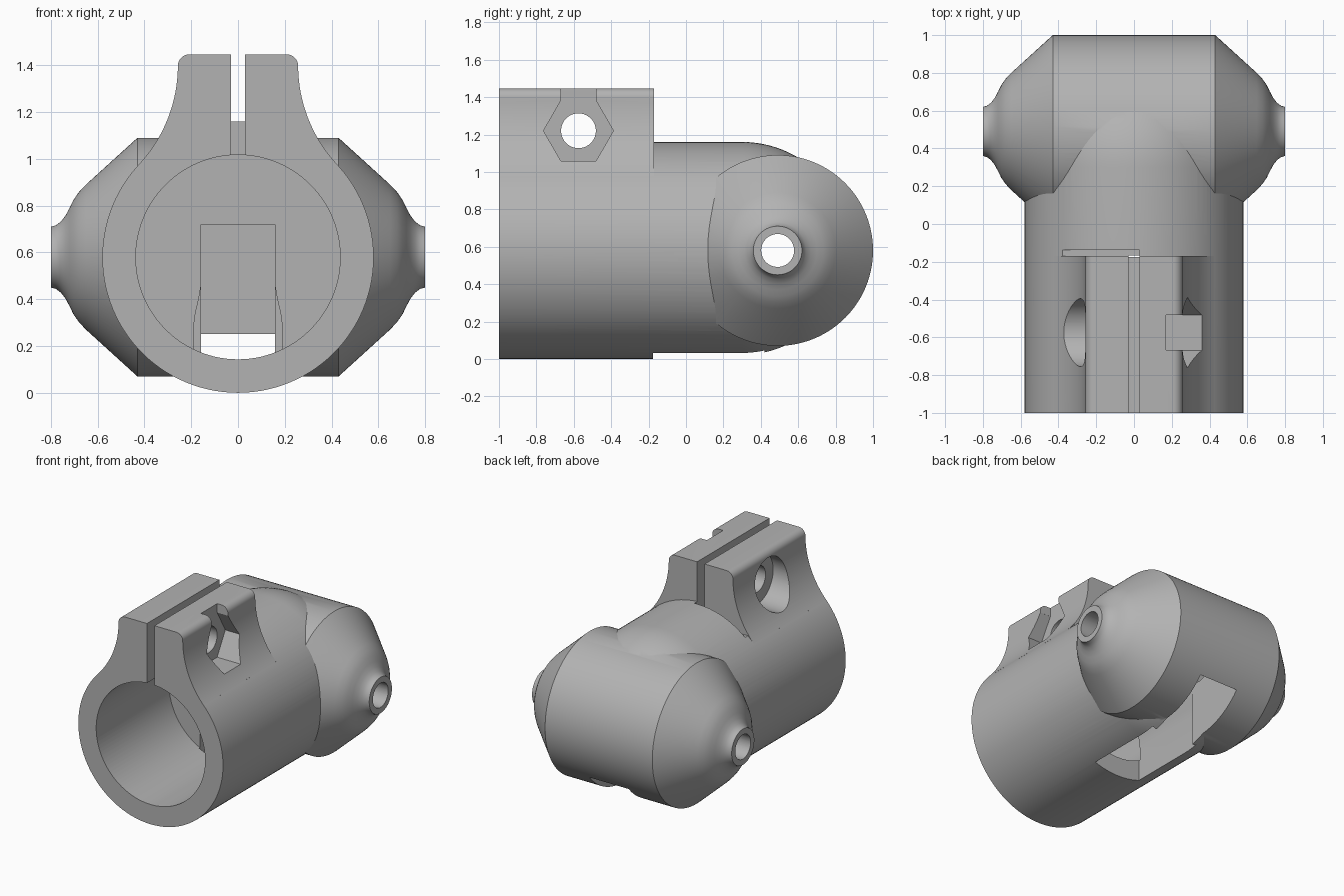
import bpy, bmesh
from math import sin, cos, pi, sqrt, atan2
from mathutils import Vector

if "Cube" in bpy.data.objects:
    bpy.data.objects.remove(bpy.data.objects["Cube"])

grey = bpy.data.materials.new("plain_grey")
grey.use_nodes = True
grey.diffuse_color = (0.45, 0.45, 0.45, 1)
grey.node_tree.nodes["Principled BSDF"].inputs["Base Color"].default_value = grey.diffuse_color

X, Y = Vector((1, 0, 0)), Vector((0, 1, 0))
MID = 0.58           # height of both main axes
PIVOT = 0.49         # y of the cross body axis
END = -0.17          # y where the clamp ends


def finish(name, bm):
    bmesh.ops.remove_doubles(bm, verts=bm.verts, dist=0.0005)
    bmesh.ops.recalc_face_normals(bm, faces=bm.faces)
    mesh = bpy.data.meshes.new(name)
    bm.to_mesh(mesh)
    bm.free()
    mesh.materials.append(grey)
    obj = bpy.data.objects.new(name, mesh)
    bpy.context.collection.objects.link(obj)
    return obj


def lathe(name, profile, axis, centre, steps=112):
    """Revolve (distance along axis, radius) points into a solid."""
    bm = bmesh.new()
    vs = [bm.verts.new(Vector(centre) + axis * a + Vector((0, 0, r))) for a, r in profile]
    es = [bm.edges.new(pair) for pair in zip(vs, vs[1:])]
    bmesh.ops.spin(bm, geom=vs + es, cent=centre, axis=axis, angle=2 * pi, steps=steps)
    return finish(name, bm)


def rod(name, axis, centre, radius, start, stop, steps=64):
    return lathe(name, [(start, 0), (start, radius), (stop, radius), (stop, 0)],
                 axis, centre, steps)


def prism(name, outline, start, stop):
    """Extrude an (x, z) outline along y."""
    bm = bmesh.new()
    face = bm.faces.new([bm.verts.new((x, start, z)) for x, z in outline])
    out = bmesh.ops.extrude_face_region(bm, geom=[face])["geom"]
    bmesh.ops.translate(bm, vec=(0, stop - start, 0),
                        verts=[v for v in out if isinstance(v, bmesh.types.BMVert)])
    return finish(name, bm)


def box(name, x0, x1, y0, y1, z0, z1):
    return prism(name, [(x0, z0), (x1, z0), (x1, z1), (x0, z1)], y0, y1)


def combine(target, tool, operation):
    mod = target.modifiers.new(tool.name, "BOOLEAN")
    mod.operation, mod.solver, mod.object = operation, "EXACT", tool
    bpy.context.view_layer.objects.active = target
    bpy.ops.object.modifier_apply(modifier=mod.name)
    bpy.data.objects.remove(tool)


# Main tube with a domed back end
R = 0.58
dome = [(0.3 + R * sin(i * pi / 48), R * cos(i * pi / 48)) for i in range(24)]
body = lathe("clamp_joint", [(-1, 0), (-1, R)] + dome + [(0.3 + R, 0)], Y, (0, 0, MID))

# Cross body with conical ends and small collars
side = [(0.43, 0.51), (0.65, 0.31), (0.68, 0.278), (0.703, 0.245), (0.72, 0.21),
        (0.737, 0.178), (0.757, 0.152), (0.778, 0.136), (0.8, 0.13), (0.8, 0)]
cross = lathe("cross_body", [(-a, r) for a, r in reversed(side)] + side, X, (0, PIVOT, MID))

# Clamp ears: rounded top corners, sides sweeping tangentially into the tube
half, top, corner, sweep_z = 0.257, 1.447, 0.05, 1.4
rise = sweep_z - MID
sweep = (half ** 2 + rise ** 2 - R ** 2) / (2 * (R - half))
turn = atan2(rise, half + sweep)
edge = [(half - corner + corner * sin(t * pi / 16), top - corner + corner * cos(t * pi / 16))
        for t in range(9)]
edge += [(half + sweep - sweep * cos(turn * t / 20), sweep_z - sweep * sin(turn * t / 20))
         for t in range(1, 21)]
edge.append((0.3, 0.8))
ears = prism("clamp_ears", edge + [(-x, z) for x, z in reversed(edge)], -1, END)

combine(body, cross, "UNION")
combine(body, ears, "UNION")

# Hollows: bore, clamp gap, relief slit and the pivot hole
cutters = [
    rod("bore", Y, (0, 0, MID), 0.437, -1.1, END + 0.004, 112),
    box("clamp_gap", -0.03, 0.03, -1.1, END + 0.002, 0.9, 1.6),
    box("relief_slit", -0.38, 0.03, END - 0.0005, -0.138, 1.02, 1.6),
    rod("pivot_hole", X, (0, PIVOT, MID), 0.088, -1, 1),
]

# Arm slot, flared at the underside of the tube
flare = [(0.158, 0.72), (0.158, 0.46), (0.168, 0.4), (0.182, 0.34), (0.19, 0.28), (0.19, -0.1)]
cutters.append(prism("flared_slot", flare + [(-x, z) for x, z in reversed(flare)],
                     END - 0.006, 0.42))
cutters.append(box("arm_slot", -0.1575, 0.1575, 0.3, 0.88, -0.12, 0.7195))

# Bolt hole, round bolt-head recess and six-sided nut pocket with a drop-in channel
bolt = (0, -0.575, 1.22)
cutters += [
    rod("bolt_hole", X, bolt, 0.093, -0.6, 0.6),
    rod("bolt_head_recess", X, bolt, 0.18, -0.7, -0.17),
    box("nut_channel", 0.1705, 0.7, -0.668, -0.482, 1.22, 1.6),
]
nut = rod("nut_pocket", X, (0, 0, 0), 0.187, 0.17, 0.7, 6)
for v in nut.data.vertices:
    v.co = Vector((v.co.x, v.co.z, v.co.y)) + Vector(bolt)
nut.data.flip_normals()
cutters.append(nut)

for cutter in cutters:
    combine(body, cutter, "DIFFERENCE")

# Smooth curved walls, crisp edges
bpy.ops.object.select_all(action="DESELECT")
body.select_set(True)
bpy.context.view_layer.objects.active = body
bpy.ops.object.shade_smooth_by_angle(angle=pi / 7)
